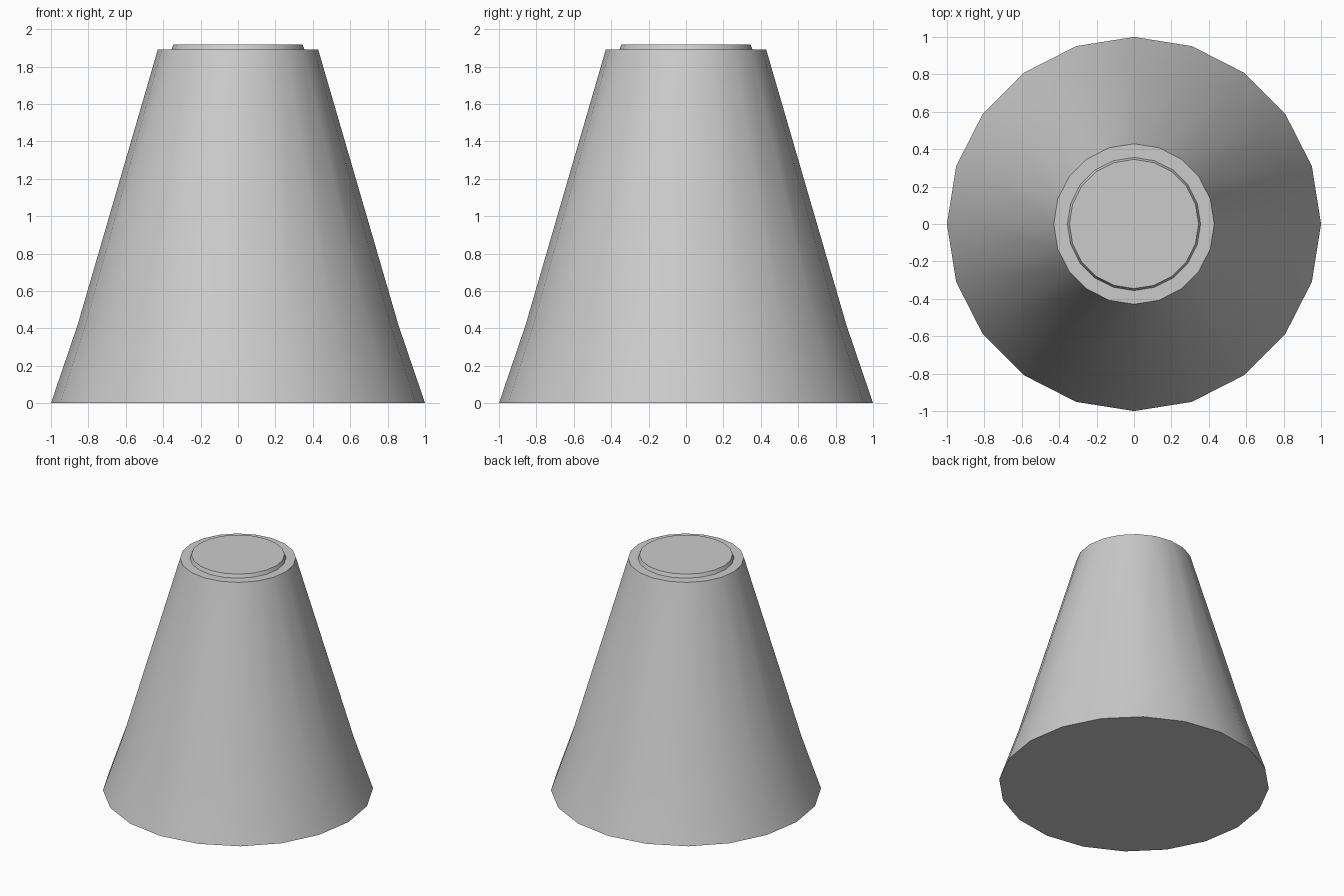
import bpy, bmesh, math

if "Cube" in bpy.data.objects:
    bpy.data.objects.remove(bpy.data.objects["Cube"])

SIDES = 20

def lathe(name, profile):
    """Closed 20-sided solid from (radius, height) rings, capped at both ends."""
    bm = bmesh.new()
    rings = [[bm.verts.new((r * math.cos(math.tau * i / SIDES),
                            r * math.sin(math.tau * i / SIDES), z))
              for i in range(SIDES)] for r, z in profile]
    for low, high in zip(rings, rings[1:]):
        for i in range(SIDES):
            j = (i + 1) % SIDES
            bm.faces.new((low[i], low[j], high[j], high[i]))
    bm.faces.new(rings[0][::-1])
    bm.faces.new(rings[-1])
    mesh = bpy.data.meshes.new(name)
    bm.to_mesh(mesh)
    bm.free()
    obj = bpy.data.objects.new(name, mesh)
    bpy.context.collection.objects.link(obj)
    bpy.ops.object.select_all(action='DESELECT')
    obj.select_set(True)
    bpy.context.view_layer.objects.active = obj
    bpy.ops.object.shade_smooth_by_angle(angle=math.radians(30))
    return obj

# Tapered body with flared foot, flat shoulder and low raised cap
lathe("tapered_cone_body", [
    (1.0, 0.0),
    (0.857, 0.42),
    (0.429, 1.89),
    (0.356, 1.89),
    (0.345, 1.918),
])
